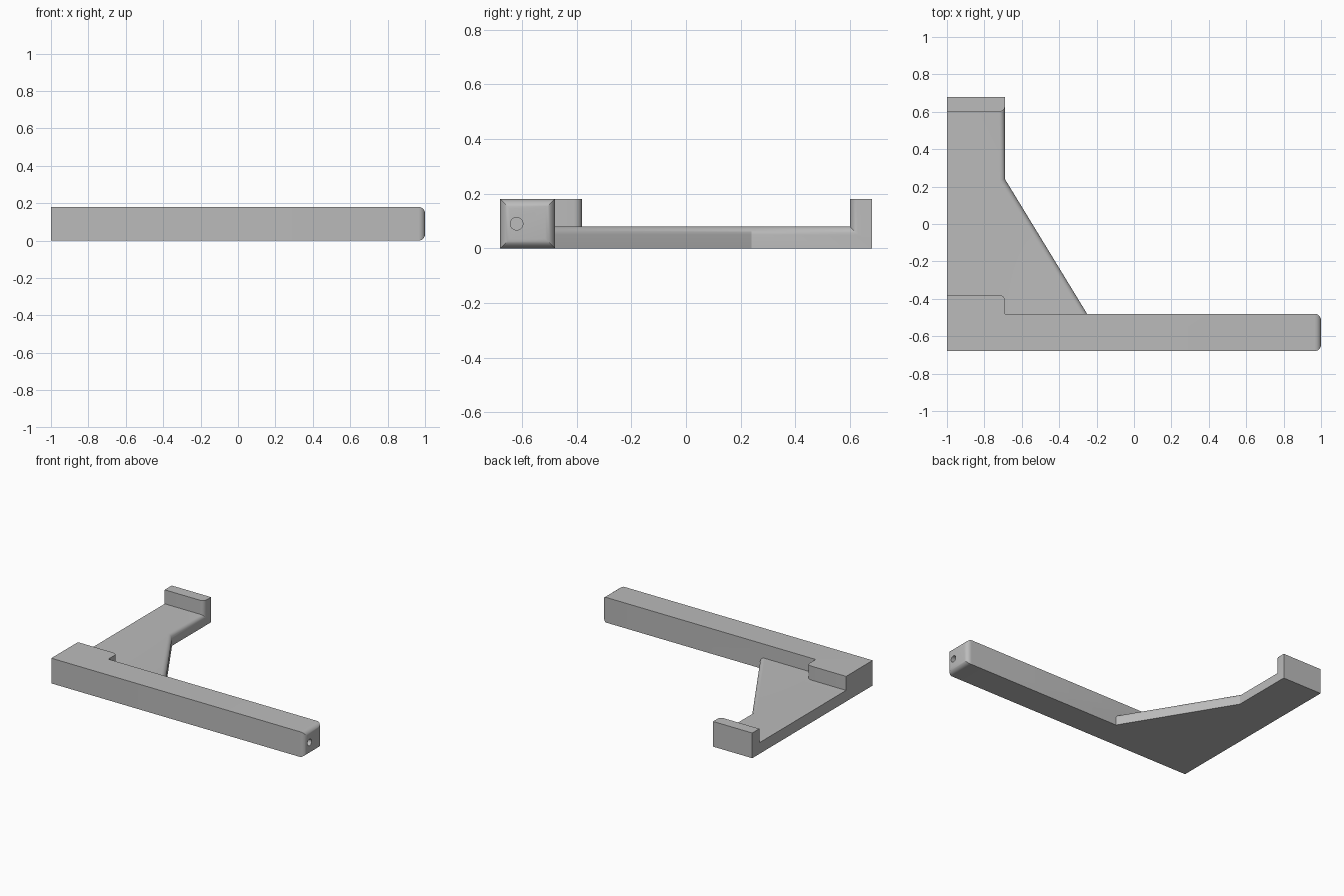
import bpy, bmesh
from math import radians, pi
from mathutils import Matrix, Vector

cube = bpy.data.objects.get("Cube")
if cube:
    bpy.data.objects.remove(cube, do_unlink=True)

LEFT, INNER = -1.0, -0.69      # side faces of the short leg
FRONT, BACK = -0.68, 0.68
HEIGHT, PLATE = 0.18, 0.08     # full height and plate thickness
ROUND = 0.03

grey = bpy.data.materials.new("plain grey")
grey.use_nodes = True
grey.diffuse_color = (0.5, 0.5, 0.5, 1)
grey.node_tree.nodes["Principled BSDF"].inputs["Base Color"].default_value = (0.5, 0.5, 0.5, 1)


def make_object(name, bm):
    bmesh.ops.recalc_face_normals(bm, faces=bm.faces[:])
    mesh = bpy.data.meshes.new(name)
    bm.to_mesh(mesh)
    bm.free()
    mesh.materials.append(grey)
    obj = bpy.data.objects.new(name, mesh)
    bpy.context.collection.objects.link(obj)
    return obj


def prism(name, outline, z0, z1, rounds):
    """Extrude an outline upward, then round each group of edges chosen by a rule."""
    bm = bmesh.new()
    base = bm.faces.new([bm.verts.new((x, y, z0)) for x, y in outline])
    top = bmesh.ops.extrude_face_region(bm, geom=[base])["geom"]
    bmesh.ops.translate(bm, vec=(0, 0, z1 - z0),
                        verts=[v for v in top if isinstance(v, bmesh.types.BMVert)])
    bmesh.ops.recalc_face_normals(bm, faces=bm.faces[:])
    for radius, rule in rounds:
        edges = [e for e in bm.edges if rule(e.verts[0].co, e.verts[1].co)]
        bmesh.ops.bevel(bm, geom=edges, offset=radius, offset_type='OFFSET',
                        segments=6, profile=0.5, affect='EDGES')
    return make_object(name, bm)


def near(a, b):
    return abs(a - b) < 1e-4


def upright_at(x, y):
    """Rule choosing the vertical edge over one outline point."""
    return lambda a, b: all(near(p.x, x) and near(p.y, y) for p in (a, b))


def boolean(target, tool, operation):
    mod = target.modifiers.new(operation.lower(), 'BOOLEAN')
    mod.operation, mod.solver, mod.object = operation, 'EXACT', tool
    bpy.context.view_layer.objects.active = target
    bpy.ops.object.modifier_apply(modifier=mod.name)
    bpy.data.objects.remove(tool, do_unlink=True)


# Long beam with the corner block, rounded at its free end
bracket = prism(
    "bracket",
    [(LEFT, FRONT), (1, FRONT), (1, -0.48), (INNER, -0.48), (INNER, -0.38), (LEFT, -0.38)],
    0, HEIGHT,
    [(0.035, lambda a, b: near(a.x, 1) and near(b.x, 1)),
     (ROUND, upright_at(INNER, -0.38))])

# Thin plate with a diagonal brace, its inner top edge rounded
plate = prism(
    "brace_plate",
    [(LEFT, -0.58), (-0.19, -0.58), (INNER, 0.24), (INNER, BACK), (LEFT, BACK)],
    0, PLATE,
    [(ROUND, lambda a, b: near(a.z, PLATE) and near(b.z, PLATE)
      and not near(a.x, LEFT) and not near(b.x, LEFT) and not near(a.y, b.y))])

# Raised lip at the back end
lip = prism(
    "back_lip",
    [(LEFT, 0.6), (INNER, 0.6), (INNER, BACK), (LEFT, BACK)],
    PLATE / 2, HEIGHT,
    [(ROUND, upright_at(INNER, 0.6))])

# Round hole in the free end
bm = bmesh.new()
bmesh.ops.create_cone(bm, cap_ends=True, segments=32, radius1=0.023, radius2=0.023, depth=0.4,
                      matrix=Matrix.Translation(Vector((1, -0.62, HEIGHT / 2)))
                      @ Matrix.Rotation(pi / 2, 4, 'Y'))
hole = make_object("hole_cutter", bm)
hole.hide_render = True

boolean(plate, lip, 'UNION')
boolean(bracket, plate, 'UNION')
boolean(bracket, hole, 'DIFFERENCE')

# Smooth the rounded edges only
bpy.ops.object.select_all(action='DESELECT')
bracket.select_set(True)
bpy.context.view_layer.objects.active = bracket
bpy.ops.object.shade_smooth_by_angle(angle=radians(25))
